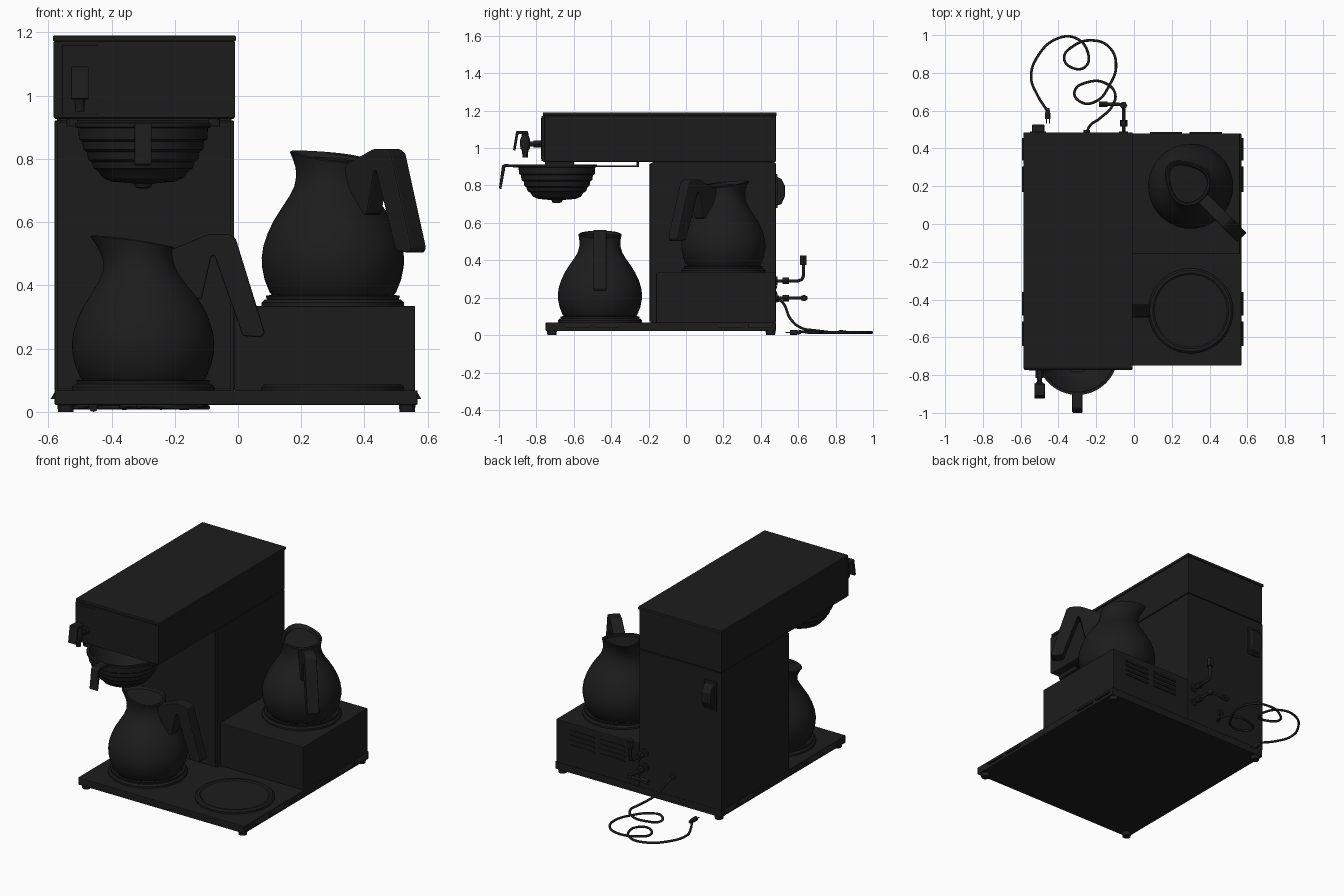
import bpy, bmesh, math
from mathutils import Vector, Matrix

black = bpy.data.materials.new("black_finish")
black.diffuse_color = (0.012, 0.012, 0.012, 1)


def finish(name, bm, smooth=True):
    bmesh.ops.recalc_face_normals(bm, faces=bm.faces)
    me = bpy.data.meshes.new(name)
    bm.to_mesh(me)
    bm.free()
    if smooth:
        me.shade_smooth()
        me.set_sharp_from_angle(angle=math.radians(32))
    me.materials.append(black)
    ob = bpy.data.objects.new(name, me)
    bpy.context.collection.objects.link(ob)
    return ob


def box(name, x, y, z, bevel=0.0):
    bm = bmesh.new()
    bmesh.ops.create_cube(bm, size=1)
    for v in bm.verts:
        v.co = [(r[0] + r[1]) / 2 + c * (r[1] - r[0]) for c, r in zip(v.co, (x, y, z))]
    ob = finish(name, bm, False)
    if bevel:
        m = ob.modifiers.new("bevel", 'BEVEL')
        m.width, m.segments = bevel, 2
    return ob


def lathe(name, profile, loc, segs=48, axis='Z', warp=None):
    # profile of (radius, height) points spun about the axis
    bm = bmesh.new()
    rings = []
    for r, h in profile:
        if r == 0:
            rings.append([bm.verts.new((0, 0, h))] * segs)
        else:
            rings.append([bm.verts.new((r * math.cos(a), r * math.sin(a), h))
                          for a in (math.tau * i / segs for i in range(segs))])
    for a, b in zip(rings, rings[1:]):
        for i in range(segs):
            j = (i + 1) % segs
            corners = list(dict.fromkeys((a[i], a[j], b[j], b[i])))
            if len(corners) > 2:
                bm.faces.new(corners)
    if warp:
        for v in bm.verts:
            warp(v.co)
    rot = {'Z': Matrix(), 'Y': Matrix.Rotation(-math.pi / 2, 4, 'X'),
           'X': Matrix.Rotation(math.pi / 2, 4, 'Y')}[axis]
    bm.transform(Matrix.Translation(loc) @ rot)
    return finish(name, bm)


def rod(name, loc, r, length, axis='Z', segs=20):
    return lathe(name, [(0, 0), (r, 0), (r, length), (0, length)], loc, segs, axis)


def slab(name, pts, width, loc, along='Y', bevel=0.008):
    # flat outline extruded sideways; outline is in xz (along Y) or yz (along X)
    bm = bmesh.new()
    f = bm.faces.new([bm.verts.new((u, -width / 2, v) if along == 'Y' else (-width / 2, u, v))
                      for u, v in pts])
    ext = bmesh.ops.extrude_face_region(bm, geom=[f])
    d = Vector((0, width, 0)) if along == 'Y' else Vector((width, 0, 0))
    bmesh.ops.translate(bm, vec=d, verts=[g for g in ext['geom'] if isinstance(g, bmesh.types.BMVert)])
    # close the starting side if the extrusion consumed it
    open_edges = [e for e in bm.edges if len(e.link_faces) == 1]
    if open_edges:
        bmesh.ops.contextual_create(bm, geom=open_edges)
    ob = finish(name, bm, False)
    ob.location = loc
    m = ob.modifiers.new("bevel", 'BEVEL')
    m.width, m.segments = bevel, 2
    return ob


def tube(name, pts, r, smooth=True):
    cu = bpy.data.curves.new(name, 'CURVE')
    cu.dimensions = '3D'
    cu.bevel_depth, cu.bevel_resolution, cu.resolution_u = r, 3, 8
    cu.use_fill_caps = True
    if smooth:
        s = cu.splines.new('BEZIER')
        s.bezier_points.add(len(pts) - 1)
        for p, co in zip(s.bezier_points, pts):
            p.co = co
            p.handle_left_type = p.handle_right_type = 'AUTO'
    else:
        s = cu.splines.new('POLY')
        s.points.add(len(pts) - 1)
        for p, co in zip(s.points, pts):
            p.co = (*co, 1)
    cu.materials.append(black)
    ob = bpy.data.objects.new(name, cu)
    bpy.context.collection.objects.link(ob)


# Housing
box("base_tray", (-0.58, 0.568), (-0.75, 0.48), (0.022, 0.068), 0.004)
box("tower", (-0.58, -0.012), (-0.19, 0.48), (0.066, 0.921), 0.003)
box("tower_front_panel", (-0.572, -0.022), (-0.195, -0.18), (0.072, 0.915))
box("head", (-0.58, -0.012), (-0.765, 0.48), (0.926, 1.174), 0.004)
box("head_neck_joint", (-0.572, -0.02), (-0.18, 0.472), (0.915, 0.93))
box("head_lid", (-0.585, -0.007), (-0.765, 0.485), (1.172, 1.19), 0.004)
box("head_front_panel", (-0.583, -0.009), (-0.772, -0.755), (0.93, 1.172), 0.003)
box("rear_warmer_box", (-0.012, 0.56), (-0.16, 0.48), (0.066, 0.335), 0.004)

# Feet and side tabs of the base
for x in (-0.545, 0.535):
    for y in (-0.717, 0.452):
        lathe("foot", [(0, 0), (0.024, 0), (0.027, 0.025), (0, 0.025)], (x, y, 0), 24)
for side, x in ((-1, -0.58), (1, 0.567)):
    for y0, y1 in ((-0.645, -0.515), (-0.485, -0.36), (0.17, 0.305), (0.335, 0.455)):
        slab("base_side_tab", [(0, 0.062), (side * 0.013, 0.04), (0, 0.04)],
             y1 - y0, (x, (y0 + y1) / 2, 0), bevel=0.001)

# Rear vent louvres
for i in range(4):
    for x in (0.17, 0.38):
        box("vent_louvre", (x - 0.085, x + 0.085), (0.478, 0.486), (0.19 + i * 0.03, 0.202 + i * 0.03))

# Warming plates
plate = [(0, 0), (0.225, 0), (0.225, 0.012), (0.215, 0.021), (0.2, 0.021), (0.192, 0.015), (0, 0.015)]
for x, y, z in ((-0.3, -0.46, 0.067), (0.3, -0.46, 0.067), (0.3, 0.2, 0.334)):
    lathe("warming_plate", plate, (x, y, z), 64)


# Carafes: spun body with the neck pulled out into a pouring spout
def spout(co):
    t = min(1, max(0, (co.z - 0.3) / 0.15))
    r = math.hypot(co.x, co.y)
    c = -co.x / r if r > 1e-5 else 0
    co.z += -co.x * 0.16 * t
    pull = 0.052 * c ** 3 * min(1, r / 0.1) if c > 0 else -0.02 * c
    co.x -= pull * t * t


body = [(0, 0), (0.18, 0), (0.2, 0.025), (0.216, 0.065), (0.224, 0.105), (0.225, 0.135),
        (0.22, 0.17), (0.207, 0.21), (0.188, 0.25), (0.163, 0.29), (0.138, 0.325), (0.12, 0.355),
        (0.111, 0.385), (0.109, 0.41), (0.112, 0.435), (0.116, 0.452), (0.11, 0.456),
        (0.1, 0.452), (0.095, 0.44), (0, 0.44)]
handle = [(0.08, 0.425), (0.2, 0.474), (0.215, 0.478), (0.27, 0.478), (0.292, 0.465),
          (0.385, 0.165), (0.375, 0.15), (0.315, 0.155), (0.225, 0.41), (0.215, 0.405),
          (0.185, 0.272), (0.145, 0.27), (0.1, 0.36)]
for name, loc, ang in (("front_carafe", (-0.3, -0.46, 0.085), 0),
                       ("rear_carafe", (0.3, 0.2, 0.353), -45)):
    pot = lathe(name, body, (0, 0, 0), 64, warp=spout)
    grip = slab(name + "_handle", handle, 0.07, loc)
    pot.location = loc
    lathe(name + "_base_band", [(0.2, 0), (0.208, 0), (0.212, 0.014), (0.2, 0.016), (0.2, 0)], loc, 64)
    for ob in (pot, grip):
        ob.rotation_euler.z = math.radians(ang)

# Brew funnel, its handle and hanging rails
fx, fy = -0.3, -0.69
lathe("brew_funnel", [(0.2, 0.9), (0.2, 0.912), (0.215, 0.912), (0.215, 0.9), (0.205, 0.897), (0.203, 0.862),
                      (0.192, 0.855), (0.19, 0.83), (0.178, 0.822), (0.174, 0.798), (0.163, 0.79),
                      (0.157, 0.77), (0.143, 0.762), (0.128, 0.74), (0.1, 0.728), (0.03, 0.722),
                      (0.025, 0.71), (0.012, 0.706), (0, 0.706), (0, 0.73), (0.095, 0.738),
                      (0.15, 0.79), (0.2, 0.9)], (fx, fy, 0), 64)
slab("funnel_handle", [(-0.89, 0.895), (-0.89, 0.912), (-0.972, 0.914), (-0.984, 0.905),
                       (-1.0, 0.785), (-0.988, 0.778), (-0.965, 0.9)], 0.054, (fx, 0, 0), 'X', 0.004)
for s in (-1, 1):
    x = fx + s * 0.225
    box("funnel_rail", (x - 0.015, x + 0.015), (-0.755, -0.25), (0.9, 0.907))
    box("funnel_rail_web", (x + s * 0.012 - 0.004, x + s * 0.012 + 0.004), (-0.755, -0.6), (0.902, 0.928))
    box("funnel_rail_stop", (x - 0.018, x + 0.018), (-0.265, -0.25), (0.9, 0.928))

# Hot water tap on the head
box("tap_plate", (-0.556, -0.442), (-0.776, -0.76), (0.94, 1.16), 0.003)
rod("tap_stem", (-0.5, -0.87, 1.022), 0.014, 0.1, 'Y')
rod("tap_collar", (-0.5, -0.815, 1.022), 0.022, 0.045, 'Y', 6)
lathe("tap_body", [(0, 0.95), (0.014, 0.95), (0.017, 0.985), (0.026, 1.0), (0.027, 1.045),
                   (0.02, 1.06), (0.016, 1.085), (0, 1.088)], (-0.5, -0.86, 0), 24)
slab("tap_lever", [(-0.845, 1.075), (-0.845, 1.09), (-0.908, 1.092), (-0.925, 0.99),
                   (-0.912, 0.986), (-0.896, 1.075)], 0.056, (-0.5, 0, 0), 'X', 0.004)

# Thermostat cover on the back
box("thermostat_plate", (-0.55, -0.465), (0.478, 0.49), (0.68, 0.86), 0.003)
slab("thermostat_cover", [(0.48, 0.69), (0.51, 0.7), (0.528, 0.74), (0.528, 0.8), (0.51, 0.835), (0.48, 0.85)],
     0.065, (-0.507, 0, 0), 'X', 0.006)

# Water pipes with elbows and hex fittings
px = -0.055
tube("upper_pipe", [(px, 0.47, 0.29), (px, 0.6, 0.29), (px, 0.62, 0.298), (px, 0.628, 0.318), (px, 0.628, 0.4)],
     0.009, False)
tube("lower_pipe", [(px, 0.47, 0.198), (px, 0.61, 0.198), (px - 0.006, 0.628, 0.198),
                    (px - 0.025, 0.634, 0.198), (px - 0.1, 0.634, 0.198)], 0.009, False)
rod("upper_end_fitting", (px, 0.628, 0.375), 0.02, 0.05, 'Z', 6)
rod("lower_end_fitting", (-0.185, 0.634, 0.198), 0.017, 0.045, 'X', 6)
lathe("lower_elbow", [(0, -0.017), (0.014, -0.012), (0.017, 0), (0.014, 0.012), (0, 0.017)], (px, 0.63, 0.198), 16)
for z in (0.198, 0.29):
    rod("wall_flange", (px, 0.478, z), 0.024, 0.012, 'Y')
    rod("wall_fitting", (px, 0.515, z), 0.02, 0.035, 'Y', 6)

# Power cord coiled on the floor, with plug
path = [(-.25, .47), (-.24, .51), (-.18, .56), (-.115, .625), (-.1, .69), (-.15, .745), (-.24, .752),
        (-.315, .70), (-.28, .645), (-.2, .65), (-.13, .735), (-.095, .84), (-.13, .935), (-.22, .972),
        (-.325, .94), (-.37, .88), (-.33, .828), (-.255, .835), (-.245, .91), (-.31, .985), (-.41, .98),
        (-.505, .895), (-.545, .78), (-.51, .68), (-.463, .605)]
drop = [0.195, 0.18, 0.085, 0.035, 0.025, 0.018, 0.016]
tube("power_cord", [(x, y, drop[i] if i < len(drop) else 0.014 if i % 8 else 0.02)
                    for i, (x, y) in enumerate(path)], 0.007)
rod("cord_grommet", (-0.25, 0.478, 0.195), 0.018, 0.02, 'Y')
lathe("plug", [(0, 0), (0.014, 0), (0.014, 0.03), (0.008, 0.06), (0, 0.06)], (-0.457, 0.555, 0.014), 16, 'Y')
for dx in (-0.008, 0.008):
    rod("plug_prong", (-0.455 + dx, 0.532, 0.014), 0.003, 0.026, 'Y', 8)
